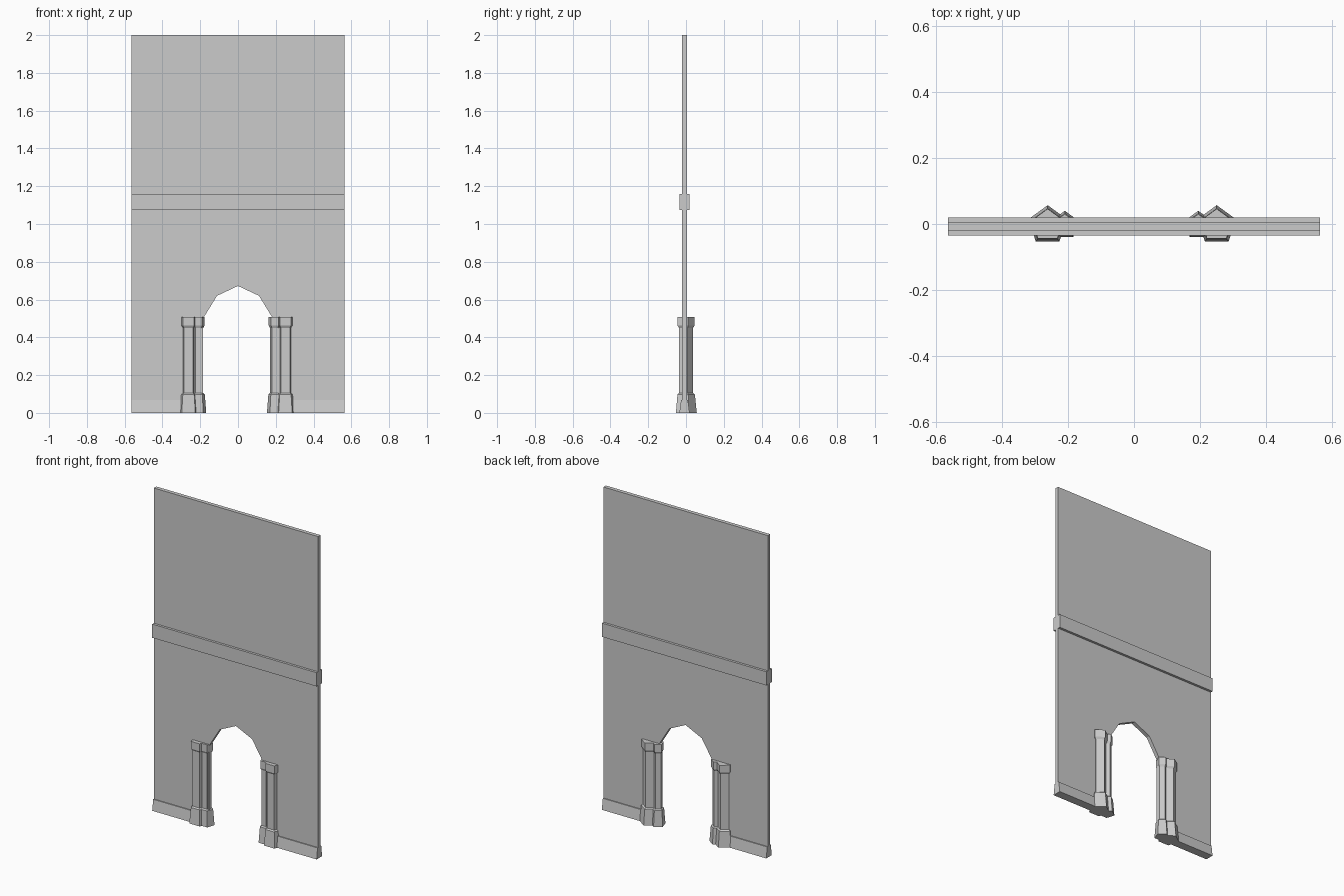
import bpy, bmesh, math

cube = bpy.data.objects.get("Cube")
if cube:
    bpy.data.objects.remove(cube, do_unlink=True)

stone = bpy.data.materials.new("grey_stone")
stone.use_nodes = True
stone.diffuse_color = (0.6, 0.6, 0.6, 1)
stone.node_tree.nodes["Principled BSDF"].inputs["Base Color"].default_value = (0.6, 0.6, 0.6, 1)

HALF = 0.565          # half the wall width
JAMB = 0.185          # half the doorway width
FRONT, BACK = -0.02, 0.004


def finish(name, bm):
    bmesh.ops.recalc_face_normals(bm, faces=bm.faces)
    mesh = bpy.data.meshes.new(name)
    bm.to_mesh(mesh)
    bm.free()
    mesh.materials.append(stone)
    obj = bpy.data.objects.new(name, mesh)
    bpy.context.collection.objects.link(obj)
    return obj


def extrude(name, outline, offset):
    """Push a flat outline along an offset to make a solid."""
    bm = bmesh.new()
    face = bm.faces.new([bm.verts.new(p) for p in outline])
    new = bmesh.ops.extrude_face_region(bm, geom=[face])["geom"]
    bmesh.ops.translate(bm, vec=offset, verts=[v for v in new if isinstance(v, bmesh.types.BMVert)])
    return finish(name, bm)


def pillar(name, x, profile):
    """Five-sided column, flat to the front, lofted through (z, radius) rings."""
    bm = bmesh.new()
    rings = []
    for z, r in profile:
        angles = [math.radians(90 + 72 * i) for i in range(5)]
        rings.append([bm.verts.new((x + r * math.cos(a), -0.004 + r * math.sin(a), z)) for a in angles])
    for low, high in zip(rings, rings[1:]):
        for i in range(5):
            j = (i + 1) % 5
            bm.faces.new((low[i], low[j], high[j], high[i]))
    bm.faces.new(rings[0])
    bm.faces.new(rings[-1])
    return finish(name, bm)


# Wall with a faceted arch doorway
arch = [(-JAMB, 0), (-JAMB, 0.5), (-0.111, 0.62), (0, 0.672), (0.111, 0.62), (JAMB, 0.5), (JAMB, 0)]
outline = [(-HALF, 0)] + arch + [(HALF, 0), (HALF, 2), (-HALF, 2)]
extrude("wall", [(x, FRONT, z) for x, z in outline], (0, BACK - FRONT, 0))

# Horizontal band across both faces
band = [(-0.035, 1.075), (0.019, 1.075), (0.019, 1.16), (-0.035, 1.16)]
extrude("string_course", [(-HALF, y, z) for y, z in band], (2 * HALF, 0, 0))

# Sloping plinth on each side of the doorway
plinth = [(-0.035, 0), (0.019, 0), (0.010, 0.068), (-0.026, 0.068)]
for side, start in (("right", -HALF), ("left", JAMB)):
    extrude(side + "_plinth", [(start, y, z) for y, z in plinth], (HALF - JAMB, 0, 0))

# Paired pillars: large outer, small inner
large = [(0, 0.061), (0.098, 0.051), (0.105, 0.041), (0.45, 0.041), (0.462, 0.05), (0.508, 0.05)]
small = [(0, 0.044), (0.098, 0.036), (0.105, 0.027), (0.45, 0.027), (0.462, 0.034), (0.508, 0.034)]
for side, outer, inner in (("right", -0.262, -0.21), ("left", 0.251, 0.195)):
    pillar(side + "_large_pillar", outer, large)
    pillar(side + "_small_pillar", inner, small)
